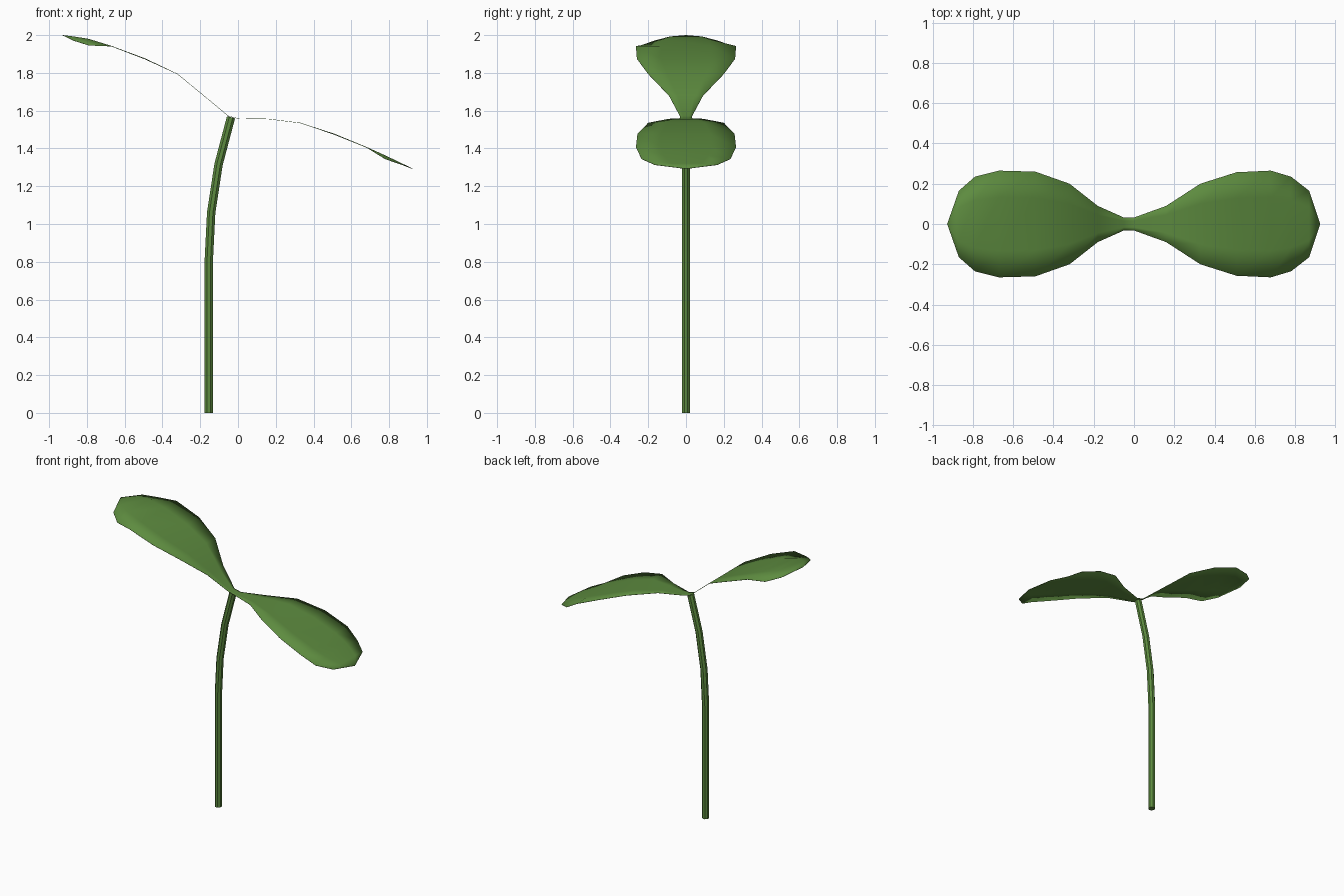
import bpy, bmesh, math
from mathutils import Vector

if "Cube" in bpy.data.objects:
    bpy.data.objects.remove(bpy.data.objects["Cube"])

green = bpy.data.materials.new("leaf green")
green.diffuse_color = (0.11, 0.26, 0.05, 1)
green.use_nodes = True
green.node_tree.nodes["Principled BSDF"].inputs["Base Color"].default_value = green.diffuse_color


def finish(bm, name):
    bmesh.ops.recalc_face_normals(bm, faces=bm.faces)
    me = bpy.data.meshes.new(name)
    bm.to_mesh(me)
    bm.free()
    me.materials.append(green)
    ob = bpy.data.objects.new(name, me)
    bpy.context.collection.objects.link(ob)
    return ob


# Stem: eight-sided tube swept along a path bent in the xz plane
path = [Vector(p) for p in [(-0.155, 0, 0), (-0.155, 0, 0.8), (-0.142, 0, 1.06),
                            (-0.103, 0, 1.315), (-0.037, 0, 1.565)]]
SIDES, RADIUS = 8, 0.024
bm = bmesh.new()
rings = []
for i, p in enumerate(path):
    t = (path[min(i + 1, len(path) - 1)] - path[max(i - 1, 0)]).normalized()
    if i == 0:
        t = Vector((0, 0, 1))
    u = Vector((t.z, 0, -t.x))
    v = Vector((0, 1, 0))
    rings.append([bm.verts.new(p + RADIUS * (u * math.cos(a) + v * math.sin(a)))
                  for a in [math.tau * (k + 0.5) / SIDES for k in range(SIDES)]])
for a, b in zip(rings, rings[1:]):
    for k in range(SIDES):
        n = (k + 1) % SIDES
        bm.faces.new((a[k], a[n], b[n], b[k]))
bm.faces.new(rings[0])
bm.faces.new(rings[-1])
finish(bm, "stem")

# Leaf pair: one thin strip; stations are x, half width, middle z, edge z
stations = [(-0.87, 0.165, 1.993, 1.972), (-0.79, 0.235, 1.98, 1.947),
            (-0.67, 0.265, 1.943, 1.942), (-0.49, 0.26, 1.873, 1.876),
            (-0.32, 0.20, 1.795, 1.795), (-0.18, 0.09, 1.68, 1.68),
            (-0.05, 0.032, 1.572, 1.572), (0.0, 0.032, 1.56, 1.56),
            (0.16, 0.09, 1.557, 1.557), (0.33, 0.20, 1.536, 1.536),
            (0.51, 0.257, 1.475, 1.478), (0.68, 0.265, 1.408, 1.407),
            (0.78, 0.235, 1.363, 1.345), (0.87, 0.165, 1.32, 1.314)]
bm = bmesh.new()
rows = []
for x, w, zm, ze in stations:
    rows.append([bm.verts.new((x, f * w, ze if abs(f) == 1 else zm))
                 for f in (-1, -0.5, 0.5, 1)])
for a, b in zip(rows, rows[1:]):
    for k in range(3):
        bm.faces.new((a[k], b[k], b[k + 1], a[k + 1]))
# pointed tips
for row, tip in ((rows[0], (-0.928, 0, 2.0)), (rows[-1], (0.925, 0, 1.293))):
    v = bm.verts.new(tip)
    for k in range(3):
        bm.faces.new((v, row[k], row[k + 1]))
leaf = finish(bm, "leaf_pair")
# face the sheet upward and give it a paper-thin underside
if sum(p.normal.z for p in leaf.data.polygons) < 0:
    leaf.data.flip_normals()
mod = leaf.modifiers.new("thin", 'SOLIDIFY')
mod.thickness = 0.002
mod.offset = -1

# soft shading on the leaf and the tube
for ob in bpy.context.collection.objects:
    bpy.context.view_layer.objects.active = ob
    bpy.ops.object.select_all(action='DESELECT')
    ob.select_set(True)
    bpy.ops.object.shade_smooth_by_angle(angle=math.radians(30))
